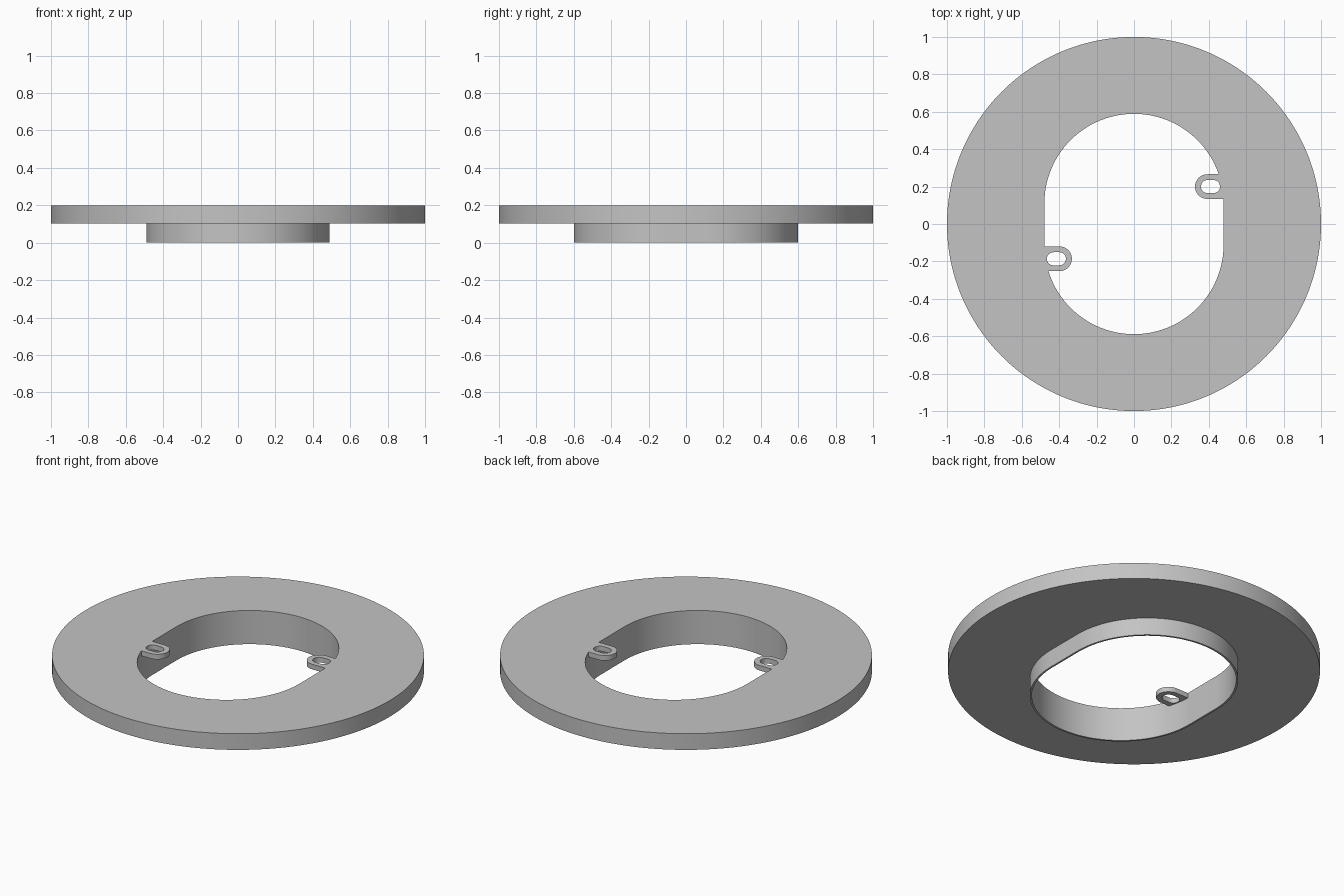
import bpy, bmesh
from math import sin, cos, pi, sqrt

cube = bpy.data.objects.get("Cube")
if cube:
    bpy.data.objects.remove(cube)

grey = bpy.data.materials.new("light grey")
grey.use_nodes = True
colour = (0.55, 0.55, 0.55, 1)
grey.diffuse_color = colour
grey.node_tree.nodes["Principled BSDF"].inputs["Base Color"].default_value = colour

TOP, PLATE_BOTTOM = 0.2, 0.104
BORE, STRAIGHT = 0.479, 0.11     # bore end radius and half straight length
WALL = 0.011                     # collar thickness


def obround(r, half, steps):
    """Two half circles, moved apart along y."""
    ends = [(i, s) for s in (0, 1) for i in range(steps + 1)]
    return [(r * cos(pi * (i / steps + s)),
             r * sin(pi * (i / steps + s)) + (-half if s else half)) for i, s in ends]


def loft(name, rings):
    """Skin a closed chain of (outline, z) rings."""
    bm = bmesh.new()
    loops = [[bm.verts.new((x, y, z)) for x, y in pts] for pts, z in rings]
    n = len(loops[0])
    for k, a in enumerate(loops):
        b = loops[(k + 1) % len(loops)]
        for i in range(n):
            j = (i + 1) % n
            bm.faces.new((a[i], a[j], b[j], b[i]))
    bmesh.ops.recalc_face_normals(bm, faces=bm.faces)
    mesh = bpy.data.meshes.new(name)
    bm.to_mesh(mesh)
    bm.free()
    mesh.materials.append(grey)
    ob = bpy.data.objects.new(name, mesh)
    bpy.context.collection.objects.link(ob)
    bpy.ops.object.select_all(action='DESELECT')
    ob.select_set(True)
    bpy.context.view_layer.objects.active = ob
    bpy.ops.object.shade_smooth_by_angle(angle=pi / 6)
    return ob


# Round flange with the collar hanging below it
STEPS = 95
count = 2 * (STEPS + 1)
rim = [(cos(2 * pi * i / count), sin(2 * pi * i / count)) for i in range(count)]
bore = obround(BORE, STRAIGHT, STEPS)
collar = obround(BORE + WALL, STRAIGHT, STEPS)
loft("flange_and_collar", [(rim, TOP), (rim, PLATE_BOTTOM), (collar, PLATE_BOTTOM),
                           (collar, 0), (bore, 0), (bore, TOP)])


def wall_x(y):
    return sqrt(BORE ** 2 - max(0, abs(y) - STRAIGHT) ** 2)


def slotted_tab(name, side, nose, cy):
    """Round-nosed tab with a slot, ending on the bore wall."""
    r, hole_r, hole_half, steps = 0.066, 0.035, 0.016, 16
    slot_x = nose + 0.083
    outer, inner = [], []
    for x, y in obround(1, 0, steps):
        i = len(outer)
        # outline turned so the first half faces the wall, the second the nose
        u, v = (y, -x)
        yy = cy + r * v
        outer.append((side * (wall_x(yy) if i <= steps else nose + r + r * u), side * yy))
        shift = hole_half if i <= steps else -hole_half
        inner.append((side * (slot_x + shift + hole_r * u), side * (cy + hole_r * v)))
    low = TOP - 0.03
    loft(name, [(outer, TOP), (outer, low), (inner, low), (inner, TOP)])


slotted_tab("left_tab", 1, 0.326, 0.2)
slotted_tab("right_tab", -1, 0.332, 0.186)
